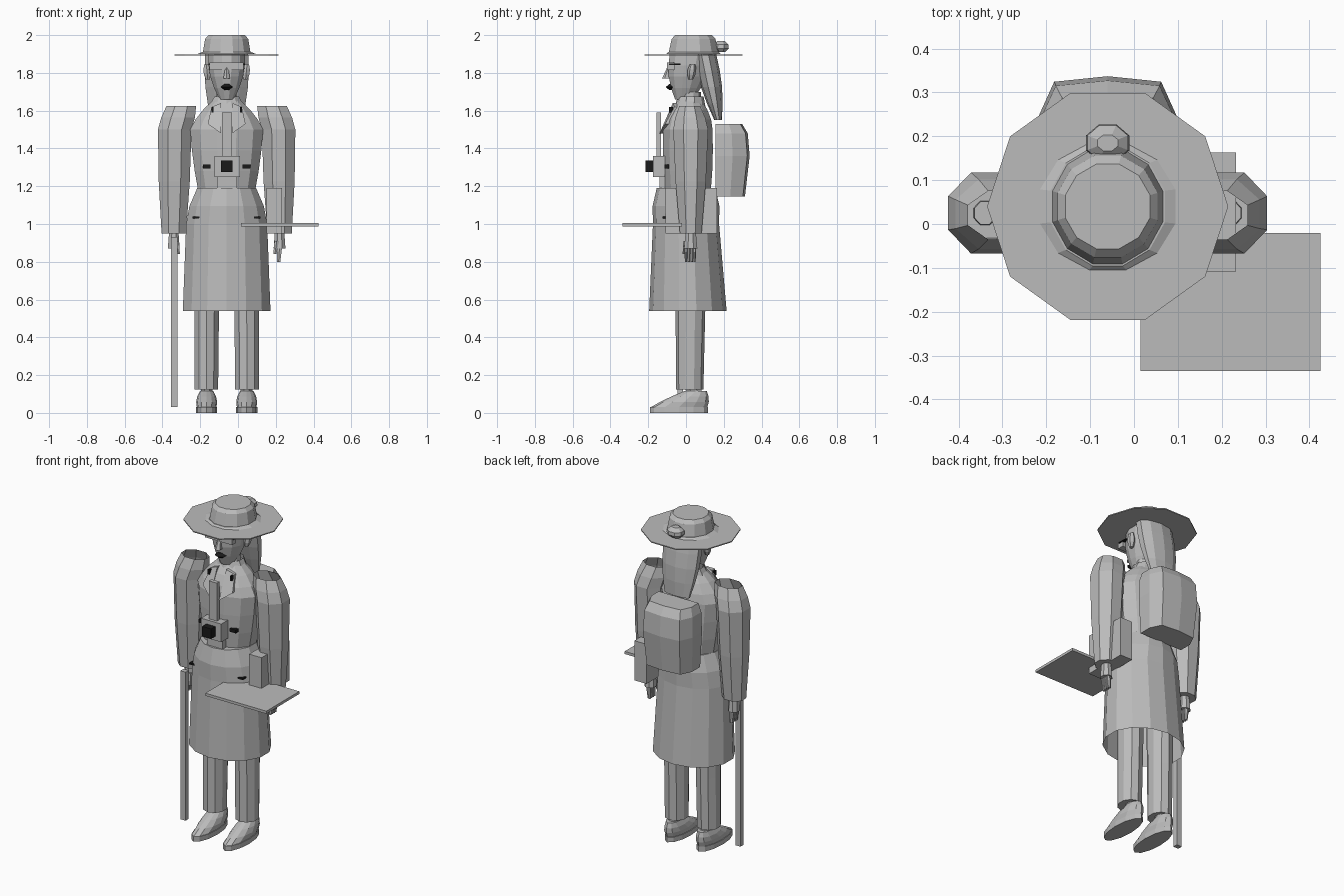
import bpy
import bmesh
import math
from mathutils import Vector

cube = bpy.data.objects.get("Cube")
if cube:
    bpy.data.objects.remove(cube, do_unlink=True)

# Landmarks of the figure
MIDDLE = -0.06
BRIM = 1.9
BUST = 1.5
WAIST = 1.19
HIP = 1.0
CUFF = 0.95
HEM = 0.54


def make_material(name, value):
    material = bpy.data.materials.new(name)
    material.use_nodes = True
    colour = (value, value, value, 1)
    material.diffuse_color = colour
    shader = material.node_tree.nodes["Principled BSDF"]
    shader.inputs["Base Color"].default_value = colour
    return material


GREY = make_material("light_grey", 0.5)
BLACK = make_material("black", 0.01)


def skin(name, rings, material=GREY, open_bottom=False, open_top=False):
    """Bridge rings that have equal point counts into a flat-faced part."""
    bm = bmesh.new()
    loops = [[bm.verts.new(point) for point in ring] for ring in rings]
    for lower, upper in zip(loops, loops[1:]):
        for i in range(len(lower)):
            bm.faces.new((lower[i - 1], lower[i], upper[i], upper[i - 1]))
    if not open_bottom:
        bm.faces.new(loops[0])
    if not open_top:
        bm.faces.new(loops[-1])
    bmesh.ops.recalc_face_normals(bm, faces=bm.faces)
    mesh = bpy.data.meshes.new(name)
    bm.to_mesh(mesh)
    bm.free()
    mesh.materials.append(material)
    part = bpy.data.objects.new(name, mesh)
    bpy.context.scene.collection.objects.link(part)


def barrel(name, start, end, base, tip, swell=0, steps=1, sides=8, turn=0.5, **options):
    """Elliptical column from start to end, base radii to tip radii, swollen midway."""
    rings = []
    for step in range(steps + 1):
        blend = step / steps
        centre = Vector(start).lerp(Vector(end), blend)
        radius = Vector(base).lerp(Vector(tip), blend)
        bulge = swell * math.sin(math.pi * blend)
        ring = []
        for side in range(sides):
            angle = math.tau * (side + turn) / sides
            across = (radius.x + bulge) * math.cos(angle)
            along = (radius.y + bulge) * math.sin(angle)
            ring.append(centre + Vector((across, along, 0)))
        rings.append(ring)
    skin(name, rings, **options)


def box(name, x, y, z, material=GREY):
    """Box between low and high values on each axis."""
    rings = [[(x[0], y[0], h), (x[1], y[0], h), (x[1], y[1], h), (x[0], y[1], h)] for h in z]
    skin(name, rings, material)


def mid(y, z):
    return (MIDDLE, y, z)


# Hat: wide brim, bevelled crown, knot at the back
barrel("hat_brim", mid(0.04, BRIM - 0.008), mid(0.04, BRIM - 0.002),
       base=(0.275, 0.272), tip=(0.275, 0.272), sides=10, turn=0)
barrel("hat_band", mid(0.04, BRIM), mid(0.04, BRIM + 0.01),
       base=(0.16, 0.15), tip=(0.135, 0.14), sides=12)
barrel("hat_crown", mid(0.04, BRIM), mid(0.04, 1.98),
       base=(0.132, 0.138), tip=(0.118, 0.12), sides=12)
barrel("hat_crown_bevel", mid(0.04, 1.98), mid(0.04, 2),
       base=(0.118, 0.12), tip=(0.1, 0.1), sides=12)
barrel("hat_knot", mid(0.185, 1.91), mid(0.185, 1.97),
       base=(0.035, 0.025), tip=(0.025, 0.02), swell=0.025, steps=3)

# Head, hair and face
barrel("head", mid(-0.01, 1.66), mid(0.03, BRIM),
       base=(0.04, 0.05), tip=(0.1, 0.12), swell=0.02, steps=4, sides=12)
barrel("hair", mid(0.17, 1.55), mid(0.1, BRIM),
       base=(0.085, 0.02), tip=(0.12, 0.06), swell=0.016, steps=4, sides=10)
barrel("neck", mid(0.02, 1.58), mid(0.02, 1.7),
       base=(0.06, 0.06), tip=(0.055, 0.06), sides=10)
barrel("nose", mid(-0.1, 1.77), mid(-0.085, 1.84),
       base=(0.02, 0.027), tip=(0.008, 0.01), sides=6)
barrel("mouth", mid(-0.08, 1.71), mid(-0.08, 1.74),
       base=(0.015, 0.01), tip=(0.015, 0.01), swell=0.02, steps=2, material=BLACK)
box("eye_visor", x=(-0.15, 0.03), y=(-0.1, -0.06), z=(1.815, 1.855))
box("visor_rim", x=(-0.155, 0.035), y=(-0.09, -0.03), z=(1.843, 1.849), material=BLACK)

# Jacket and collar
barrel("jacket_body", mid(0.01, WAIST - 0.02), mid(0.01, BUST),
       base=(0.155, 0.125), tip=(0.2, 0.135), swell=0.006, steps=3, sides=12)
barrel("jacket_shoulders", mid(0.01, BUST), mid(0.02, 1.66),
       base=(0.2, 0.135), tip=(0.07, 0.06), swell=0.016, steps=3, sides=12)
barrel("collar", mid(0.02, 1.61), mid(0.025, 1.675), base=(0.105, 0.085),
       tip=(0.068, 0.068), sides=10, open_bottom=True, open_top=True)

# Skirt, open below
barrel("skirt_hips", mid(0, HIP), mid(0, WAIST), base=(0.22, 0.175), tip=(0.16, 0.155),
       swell=0.012, steps=2, sides=14, open_bottom=True)
barrel("skirt_flare", mid(0.01, HEM), mid(0, HIP), base=(0.238, 0.205), tip=(0.22, 0.175),
       sides=14, open_bottom=True, open_top=True)

for sign, side in ((-1, "right_"), (1, "left_")):
    def at(offset, y, z):
        return (MIDDLE + sign * offset, y, z)

    def span(inner, outer):
        return sorted((MIDDLE + sign * inner, MIDDLE + sign * outer))

    # Ear, lapel and small dark trims
    barrel(side + "ear", at(0.1, 0.025, 1.765), at(0.108, 0.035, 1.845),
           base=(0.012, 0.012), tip=(0.012, 0.015), swell=0.01, steps=3, sides=6)
    skin(side + "lapel", [[at(0.03, depth - 0.07, 1.64), at(0.08, depth - 0.06, 1.62),
                           at(0.1, depth - 0.11, 1.53), at(0.03, depth - 0.14, 1.48)]
                          for depth in (0, 0.02)])
    box(side + "chest_tab", span(0.085, 0.125), y=(-0.115, -0.09), z=(1.295, 1.315), material=BLACK)
    box(side + "collar_pin", span(0.07, 0.08), y=(-0.09, -0.07), z=(1.59, 1.62), material=BLACK)
    box(side + "skirt_pocket", span(0.145, 0.18), y=(-0.125, -0.09), z=(1.03, 1.04), material=BLACK)

    # Hollow sleeve, open at the shoulder
    barrel(side + "sleeve", at(0.28, 0.025, CUFF), at(0.275, 0.025, BUST),
           base=(0.07, 0.062), tip=(0.096, 0.1), swell=0.006, steps=2, open_top=True)
    barrel(side + "sleeve_head", at(0.275, 0.025, BUST), at(0.24, 0.02, 1.625),
           base=(0.096, 0.1), tip=(0.085, 0.06), swell=0.006, steps=2,
           open_bottom=True, open_top=True)

    # Hand with fingers and thumb
    barrel(side + "palm", at(0.28, 0.025, 0.87), at(0.28, 0.025, CUFF + 0.02),
           base=(0.034, 0.038), tip=(0.026, 0.028))
    for finger in range(4):
        y = finger * 0.015
        barrel(side + "finger", at(0.275, y, 0.8), at(0.28, y, 0.88),
               base=(0.01, 0.006), tip=(0.016, 0.009), sides=6)
    barrel(side + "thumb", at(0.255, -0.01, 0.84), at(0.265, 0, 0.91),
           base=(0.009, 0.008), tip=(0.014, 0.014), sides=6)

    # Trouser leg, ankle and shoe
    barrel(side + "trouser_leg", at(0.108, 0.02, 0.125), at(0.105, 0.025, 0.75),
           base=(0.066, 0.072), tip=(0.07, 0.082), steps=2, sides=10)
    barrel(side + "ankle", at(0.105, 0.045, 0.08), at(0.105, 0.035, 0.16),
           base=(0.032, 0.045), tip=(0.035, 0.045))
    barrel(side + "sole", at(0.106, -0.037, 0), at(0.106, -0.037, 0.03),
           base=(0.056, 0.154), tip=(0.056, 0.154), sides=12, turn=0)
    barrel(side + "shoe", at(0.106, -0.037, 0.03), at(0.106, 0.05, 0.115),
           base=(0.052, 0.15), tip=(0.036, 0.06), swell=0.01, steps=3, sides=12, turn=0)

# Backpack with a bulging rear
half = [(0.157, 0), (0.157, 0.5), (0.122, 0.93)]
outline = half + [(0, 1)] + [(-x, y) for x, y in reversed(half)]
layers = []
for height, depth, width in ((1.145, 0.155, 0.92), (1.36, 0.18, 1), (1.48, 0.17, 0.97), (1.53, 0.14, 0.85)):
    layers.append([mid(0.157 + y * depth, height) for x, y in outline])
    layers[-1] = [(px + x * width, py, pz) for (px, py, pz), (x, y) in zip(layers[-1], outline)]
skin("backpack", layers)

# Camera hanging on the chest
box("camera_body", x=(-0.125, 0.01), y=(-0.175, -0.11), z=(1.25, 1.36))
box("camera_lens", x=(-0.09, -0.03), y=(-0.215, -0.17), z=(1.275, 1.335), material=BLACK)
box("camera_strap", x=(-0.086, -0.032), y=(-0.157, -0.132), z=(1.355, 1.59))
box("camera_mount", x=(-0.11, -0.005), y=(-0.14, -0.11), z=(WAIST, 1.25))

# Carried things: walking stick, flat board and side case
box("walking_stick", x=(-0.355, -0.32), y=(-0.045, -0.015), z=(0.03, 0.93))
box("board", x=(0.015, 0.425), y=(-0.335, -0.02), z=(0.988, 1.004))
box("side_case", x=(0.15, 0.233), y=(-0.108, 0.163), z=(CUFF, WAIST))
